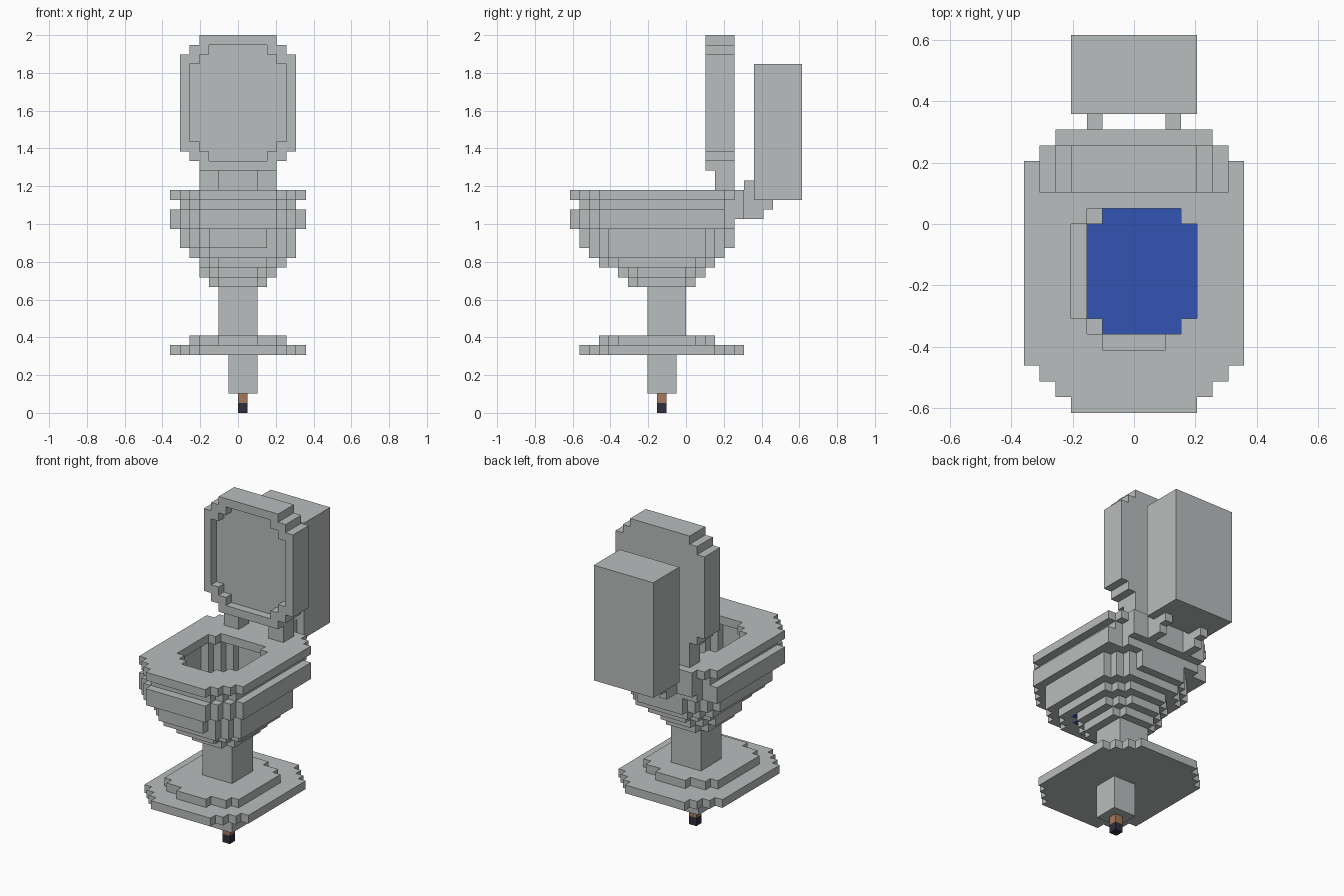
import bpy, bmesh
from mathutils import Vector
from itertools import product

if "Cube" in bpy.data.objects:
    bpy.data.objects.remove(bpy.data.objects["Cube"], do_unlink=True)

UNIT = 2 / 39  # edge length of one block


def material(name, rgb):
    mat = bpy.data.materials.new(name)
    mat.use_nodes = True
    mat.diffuse_color = (*rgb, 1)
    mat.node_tree.nodes["Principled BSDF"].inputs["Base Color"].default_value = (*rgb, 1)
    return mat


grey = material("ceramic grey", (0.49, 0.51, 0.51))
blue = material("water blue", (0.032, 0.091, 0.445))
brown = material("pipe brown", (0.376, 0.188, 0.107))
dark = material("pipe dark", (0.03, 0.027, 0.045))


def slab(xs, ys, zs, front=(), back=()):
    """Blocks of a slab whose end rows are narrowed by the given insets."""
    cells = set()
    for y in range(*ys):
        i, j = y - ys[0], ys[1] - 1 - y
        inset = max(front[i] if i < len(front) else 0,
                    back[j] if j < len(back) else 0)
        cells |= set(product(range(xs[0] + inset, xs[1] - inset), [y], range(*zs)))
    return cells


def upright(xs, zs, ys, ends):
    """The same slab standing up, facing the front."""
    return {(x, y, z) for x, z, y in slab(xs, zs, ys, ends, ends)}


def build(name, cells, mat, height=1, lift=0):
    """Make the outer skin of a set of blocks, merged into large flat faces."""
    bm = bmesh.new()
    cache = {}

    def vert(p):
        if p not in cache:
            x, y, z = p
            cache[p] = bm.verts.new(Vector((x, y, z * height + lift)) * UNIT)
        return cache[p]

    for cell in cells:
        for axis, side in product(range(3), (0, 1)):
            near = list(cell)
            near[axis] += 2 * side - 1
            if tuple(near) in cells:
                continue
            u, v = (axis + 1) % 3, (axis + 2) % 3
            quad = []
            for du, dv in ((0, 0), (1, 0), (1, 1), (0, 1)):
                p = list(cell)
                p[axis] += side
                p[u] += du
                p[v] += dv
                quad.append(vert(tuple(p)))
            bm.faces.new(quad if side else quad[::-1])
    bmesh.ops.dissolve_limit(bm, angle_limit=0.01, verts=bm.verts[:], edges=bm.edges[:])
    mesh = bpy.data.meshes.new(name)
    bm.to_mesh(mesh)
    bm.free()
    mesh.materials.append(mat)
    bpy.context.collection.objects.link(bpy.data.objects.new(name, mesh))


STEPS = (3, 2, 1)

# Pipe under the base
build("pipe_tip", slab((0, 1), (-3, -2), (0, 1)), dark)
build("pipe_neck", slab((0, 1), (-3, -2), (1, 2)), brown)
build("lower_post", slab((-1, 2), (-4, -1), (2, 6)), grey)

# Stepped foot and stem
foot = slab((-7, 7), (-11, 6), (6, 7), STEPS, STEPS)
foot |= slab((-5, 5), (-9, 3), (7, 8), (3, 1), (3, 1))
build("foot", foot, grey)
build("stem", slab((-2, 2), (-4, 0), (8, 13)), grey)

# Bowl: solid layers, then the hollow
bowl = slab((-3, 3), (-6, 1), (13, 14), (1,), (1,))
bowl |= slab((-4, 4), (-7, 2), (14, 15), (2, 1), (2, 1))
bowl |= slab((-4, 5), (-9, 3), (15, 16), (2, 1), (2, 1))
bowl |= slab((-5, 6), (-10, 4), (16, 17), (2, 1), (2, 1))
bowl |= slab((-6, 6), (-11, 5), (17, 19), STEPS, STEPS)
bowl |= slab((-7, 7), (-12, 5), (19, 21), STEPS, (2,))
bowl |= slab((-6, 6), (-11, 5), (21, 22), (2, 1), (1,))
bowl |= slab((-5, 5), (5, 6), (20, 22))
bowl -= slab((-3, 4), (-7, 1), (15, 16), (1,), (1,))
bowl -= slab((-4, 5), (-8, 2), (16, 17), (2, 1), (2, 1))
bowl -= slab((-5, 5), (-10, 3), (17, 22), STEPS, STEPS)
build("bowl", bowl, grey)

# Seat ring and water
seat = slab((-7, 7), (-12, 6), (22, 23), STEPS, (2, 1))
seat -= slab((-4, 4), (-8, 1), (22, 23), (2, 1), (1,))
build("seat", seat, grey)
build("water", slab((-3, 4), (-7, 1), (0, 1), (1,), (1,)), blue, 0.1, 15)

# Raised lid with a shallow recess in its front
lid = upright((-6, 6), (25, 39), (2, 5), (2, 1))
lid -= upright((-5, 5), (26, 38), (2, 3), (2, 1))
build("lid", lid, grey)

# Tank, with paired lid hinges and tank brackets
build("tank", slab((-4, 4), (7, 12), (22, 36)), grey)
for side, hinge, arm in (("right", (-4, -2), (-3, -2)), ("left", (2, 4), (2, 3))):
    build(side + "_lid_hinge", slab(hinge, (3, 5), (23, 25)), grey)
    bracket = slab(arm, (6, 8), (20, 22)) | slab(arm, (6, 7), (22, 24))
    bracket |= slab(arm, (8, 9), (21, 22))
    build(side + "_tank_bracket", bracket, grey)
